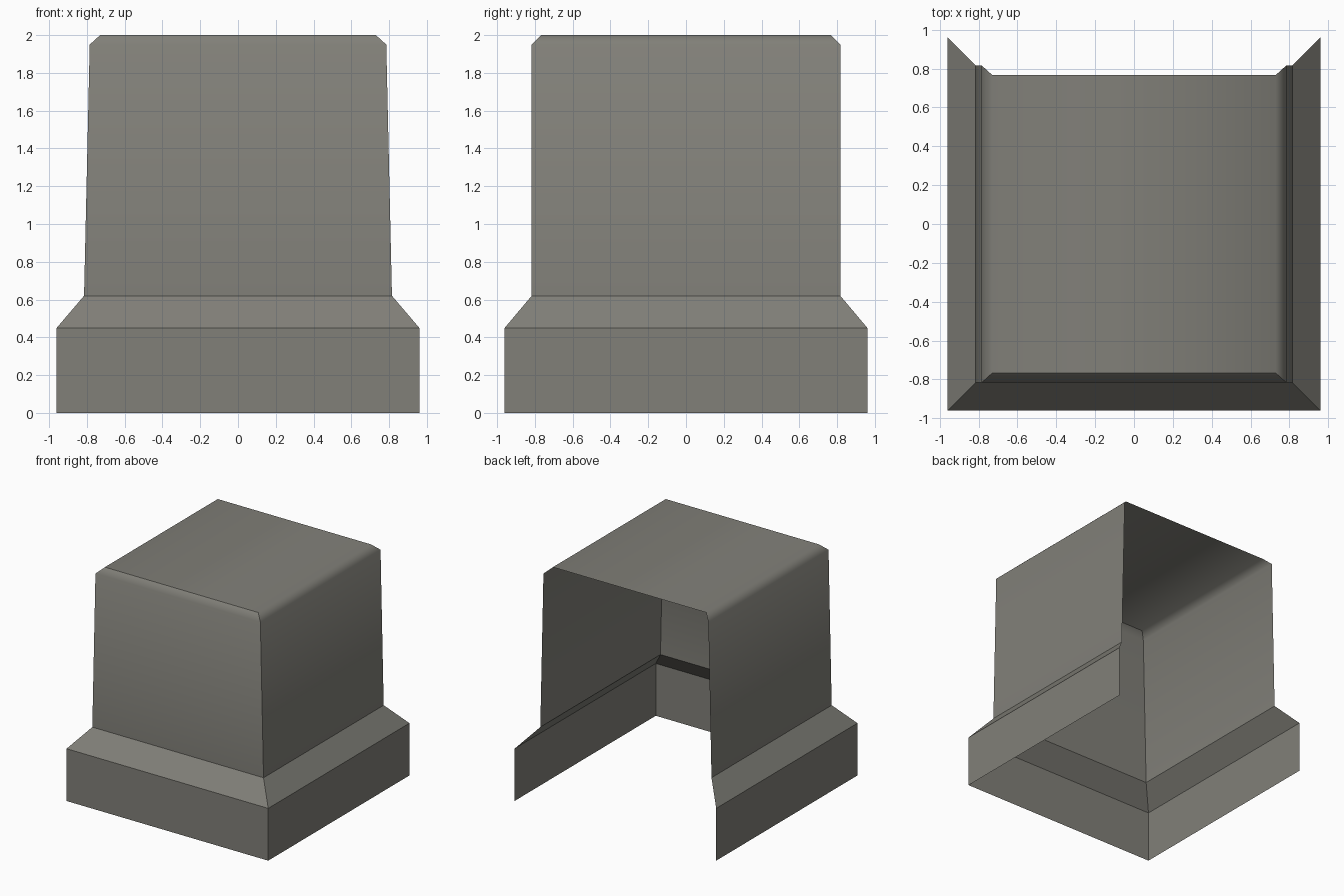
import bpy, bmesh

if "Cube" in bpy.data.objects:
    bpy.data.objects.remove(bpy.data.objects["Cube"])

# One flat stone-grey colour
stone = bpy.data.materials.new("stone_grey")
stone.diffuse_color = (0.22, 0.215, 0.19, 1)
stone.use_nodes = True
stone.node_tree.nodes["Principled BSDF"].inputs["Base Color"].default_value = stone.diffuse_color

# Rings from the ground up: height, half width, half depth
rings = [(0, 0.96, 0.96), (0.45, 0.96, 0.96), (0.62, 0.815, 0.817),
         (1.95, 0.785, 0.817), (2.0, 0.73, 0.767)]

bm = bmesh.new()
# Corner order: back left, front left, front right, back right
loops = [[bm.verts.new((sx * w, sy * d, z))
          for sx, sy in ((-1, 1), (-1, -1), (1, -1), (1, 1))]
         for z, w, d in rings]

# Left, front and right walls; back and underside stay open
for low, high in zip(loops, loops[1:]):
    for i in range(3):
        bm.faces.new((low[i], low[i + 1], high[i + 1], high[i]))
# Flat top
bm.faces.new(loops[-1])

# Smooth only around the softened top edge
for f in bm.faces:
    f.smooth = True
bm.normal_update()
for e in bm.edges:
    a, b = e.verts
    level = abs(a.co.z - b.co.z) < 1e-4
    front_rim = level and a.co.z > 1.99 and a.co.y < 0 and b.co.y < 0
    e.smooth = level and a.co.z > 1.9 and not front_rim

mesh = bpy.data.meshes.new("pedestal_shell")
bm.to_mesh(mesh)
bm.free()
mesh.materials.append(stone)
shell = bpy.data.objects.new("pedestal_shell", mesh)
bpy.context.collection.objects.link(shell)
